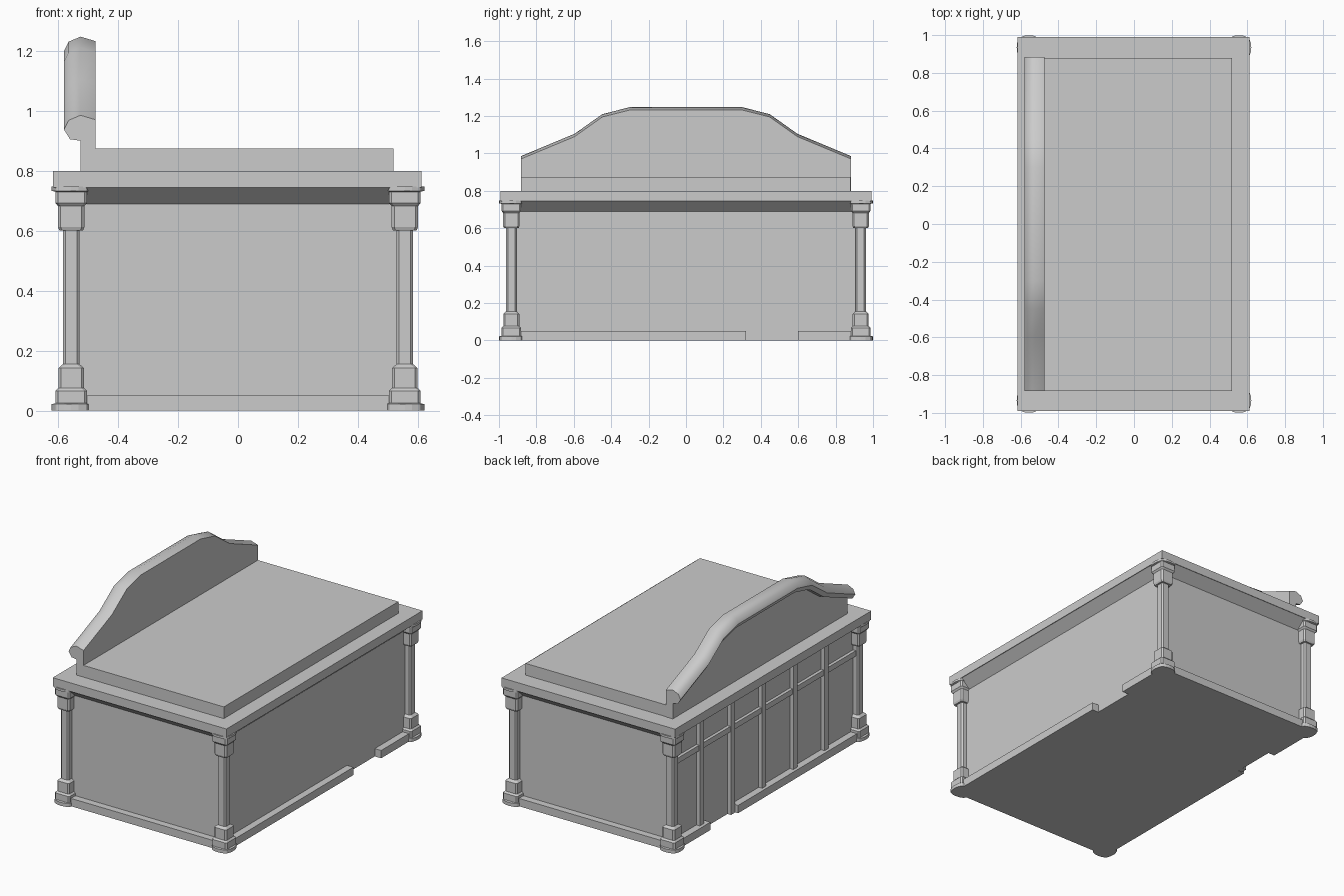
import bpy, bmesh, math

if "Cube" in bpy.data.objects:
    bpy.data.objects.remove(bpy.data.objects["Cube"])


def loft(name, rings):
    """Skin a stack of equal-length closed rings and cap both ends."""
    bm = bmesh.new()
    vs = [[bm.verts.new(p) for p in r] for r in rings]
    n = len(rings[0])
    for a, b in zip(vs, vs[1:]):
        for i in range(n):
            j = (i + 1) % n
            bm.faces.new((a[i], a[j], b[j], b[i]))
    bm.faces.new(vs[0])
    bm.faces.new(vs[-1])
    bmesh.ops.recalc_face_normals(bm, faces=bm.faces)
    me = bpy.data.meshes.new(name)
    bm.to_mesh(me)
    bm.free()
    ob = bpy.data.objects.new(name, me)
    bpy.context.collection.objects.link(ob)
    return ob


def smooth(ob, angle):
    bpy.ops.object.select_all(action='DESELECT')
    ob.select_set(True)
    bpy.context.view_layer.objects.active = ob
    bpy.ops.object.shade_smooth_by_angle(angle=math.radians(angle))


def rect(x0, x1, y0, y1, z):
    return [(x0, y0, z), (x1, y0, z), (x1, y1, z), (x0, y1, z)]


def box(name, x0, x1, y0, y1, z0, z1):
    return loft(name, [rect(x0, x1, y0, y1, z0), rect(x0, x1, y0, y1, z1)])


WX, WY = 0.548, 0.925         # wall planes
RX, RY = 0.593, 0.97          # outer faces of the base rail

# Main block, flared soffit, cornice and roof deck
box("walls", -WX, WX, -WY, WY, 0, 0.70)
loft("soffit", [rect(-WX, WX, -WY, WY, 0.69), rect(-0.612, 0.608, -0.988, 0.988, 0.745)])
box("cornice", -0.617, 0.612, -0.991, 0.991, 0.745, 0.80)
box("roof_deck", -0.50, 0.518, -0.883, 0.88, 0.79, 0.875)

# Base rails, with a doorway gap on each long side
for s, tag in ((-1, "front"), (1, "back")):
    y0, y1 = sorted((s * (WY - 0.02), s * RY))
    box(tag + "_base_rail", -RX, RX, y0, y1, 0, 0.05)
for s, tag in ((-1, "left"), (1, "right")):
    x0, x1 = sorted((s * (WX - 0.02), s * RX))
    box(tag + "_base_rail_long", x0, x1, -RY, 0.32, 0, 0.05)
    box(tag + "_base_rail_short", x0, x1, 0.60, RY, 0, 0.05)

# Window grid on the left facade
for i in range(5):
    y = 0.658 - 0.315 * i
    box("mullion", -WX - 0.025, -WX + 0.01, y - 0.02, y + 0.02, 0, 0.71)
box("transom", -WX - 0.02, -WX + 0.01, -WY, WY, 0.53, 0.565)


# Columns: chamfered square plan, bowed sides on plinth and abacus
def plan(cx, cy, h, z, bow):
    e = h - bow                        # side plane at the ends of the bow
    c = e - (0.004 if bow else 0.009)
    m = h - bow * 0.2
    side = [(-c, -e), (-c * 0.5, -m), (0, -h), (c * 0.5, -m), (c, -e)]
    pts = []
    for k in range(4):
        pts += side
        side = [(-y, x) for x, y in side]
    return [(cx + x, cy + y, z) for x, y in pts]


LEVELS = [(0.065, 0, 0.012), (0.065, 0.022, 0.012), (0.053, 0.025, 0), (0.053, 0.066, 0),
          (0.043, 0.076, 0), (0.043, 0.142, 0), (0.028, 0.155, 0), (0.028, 0.60, 0),
          (0.039, 0.60, 0), (0.044, 0.612, 0), (0.044, 0.682, 0), (0.053, 0.693, 0),
          (0.053, 0.73, 0), (0.065, 0.733, 0.012), (0.065, 0.747, 0.012)]
for sx in (-1, 1):
    for sy in (-1, 1):
        loft("corner_column", [plan(sx * 0.556, sy * 0.934, *lv) for lv in LEVELS])

# Arched parapet with a rolled moulding along its top
SECTION = [(-0.525, 0.90), (-0.56, 0.905), (-0.58, 0.937), (-0.565, 0.968),
           (-0.525, 0.985), (-0.475, 0.97)]
HALF = [(0.883, 0), (0.595, 0.12), (0.447, 0.225), (0.30, 0.262)]
PATH = [(-y, d) for y, d in HALF] + HALF[::-1]
parapet = loft("arched_parapet", [[(-0.525, y, 0.79)] + [(x, y, z + d) for x, z in SECTION]
                                  + [(-0.475, y, 0.79)] for y, d in PATH])
smooth(parapet, 45)
